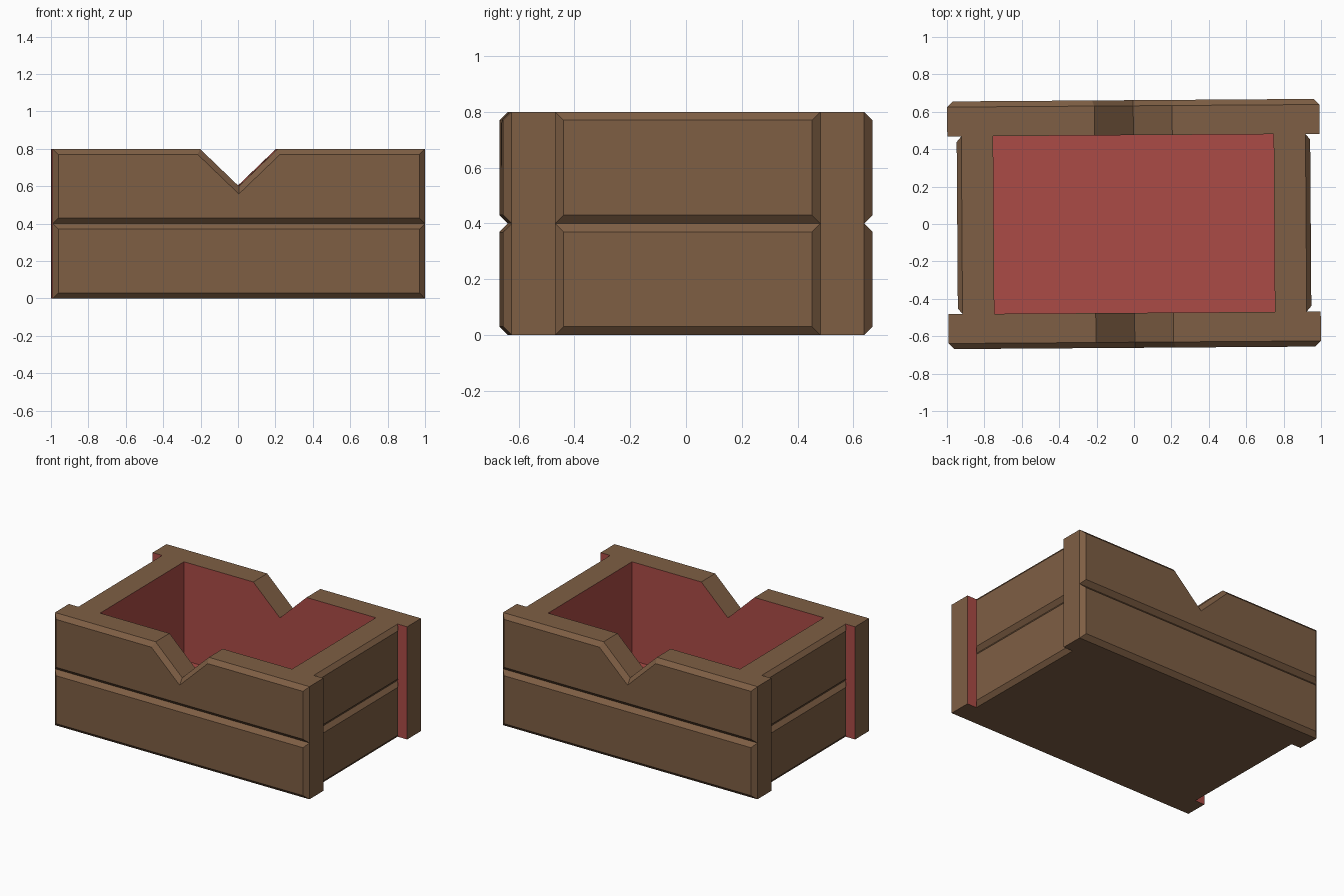
import bpy, bmesh, math
from mathutils import Matrix, Vector

if "Cube" in bpy.data.objects:
    bpy.data.objects.remove(bpy.data.objects["Cube"])

TILT = math.radians(0.4)   # the crate sits turned very slightly


def material(name, rgb):
    m = bpy.data.materials.new(name)
    m.diffuse_color = (*rgb, 1.0)
    m.use_nodes = True
    m.node_tree.nodes["Principled BSDF"].inputs["Base Color"].default_value = m.diffuse_color
    return m


WOOD = material("brown wood", (0.21, 0.113, 0.058))
LINING = material("red lining", (0.41, 0.071, 0.061))


def finish(name, bm, angle):
    """Rotate into place, then store as an object with both colours."""
    bm.transform(Matrix.Rotation(angle + TILT, 4, 'Z'))
    bmesh.ops.recalc_face_normals(bm, faces=bm.faces)
    me = bpy.data.meshes.new(name)
    bm.to_mesh(me)
    bm.free()
    me.materials.append(WOOD)
    me.materials.append(LINING)
    bpy.context.collection.objects.link(bpy.data.objects.new(name, me))


def inset(pts, d):
    """Mitred inward offset of a counter-clockwise outline."""
    out = []
    for i, p in enumerate(pts):
        a = (p - pts[i - 1]).normalized()
        b = (pts[(i + 1) % len(pts)] - p).normalized()
        na, nb = Vector((-a.y, a.x)), Vector((-b.y, b.x))
        out.append(p + (na + nb) * d / (1 + na.dot(nb)))
    return out


def plank(name, outline, inner, outer, chamfer, angle):
    """Plank facing -y with a chamfered outer face and a red inner face."""
    pts = [Vector(p) for p in outline]
    bm = bmesh.new()
    rings = [[bm.verts.new((p.x, -w, p.y)) for p in ring] for ring, w in
             ((pts, inner), (pts, outer - chamfer), (inset(pts, 0.03), outer))]
    bm.faces.new(rings[0][::-1]).material_index = 1
    bm.faces.new(rings[2])
    n = len(pts)
    for r0, r1 in zip(rings, rings[1:]):
        for i in range(n):
            j = (i + 1) % n
            bm.faces.new((r0[i], r0[j], r1[j], r1[i]))
    finish(name, bm, angle)


def rect(half, z0, z1):
    return [(-half, z0), (half, z0), (half, z1), (-half, z1)]


# Upper long plank has a V notch in its top edge
notched = rect(0.995, 0.4, 0.8)
notched[3:3] = [(0.208, 0.8), (0, 0.6), (-0.208, 0.8)]

# Long walls, front and back
for side, ang in (("front", 0), ("back", math.pi)):
    plank(side + "_lower_plank", rect(0.995, 0, 0.4), 0.475, 0.662, 0.03, ang)
    plank(side + "_upper_plank", notched, 0.475, 0.662, 0.03, ang)

# Short end walls, right and left
for side, ang in (("right", math.pi / 2), ("left", -math.pi / 2)):
    for level, z in (("lower", 0), ("upper", 0.4)):
        plank(f"{side}_{level}_plank", rect(0.475, z, z + 0.4), 0.75, 0.945, 0.025, ang)

# Floor slab with red top
bm = bmesh.new()
bmesh.ops.create_cube(bm, size=1, matrix=Matrix.Translation((0, 0, 0.05))
                      @ Matrix.Diagonal((1.5, 0.95, 0.1, 1)))
for f in bm.faces:
    f.material_index = int(f.calc_center_median().z > 0.09)
finish("floor", bm, 0)
